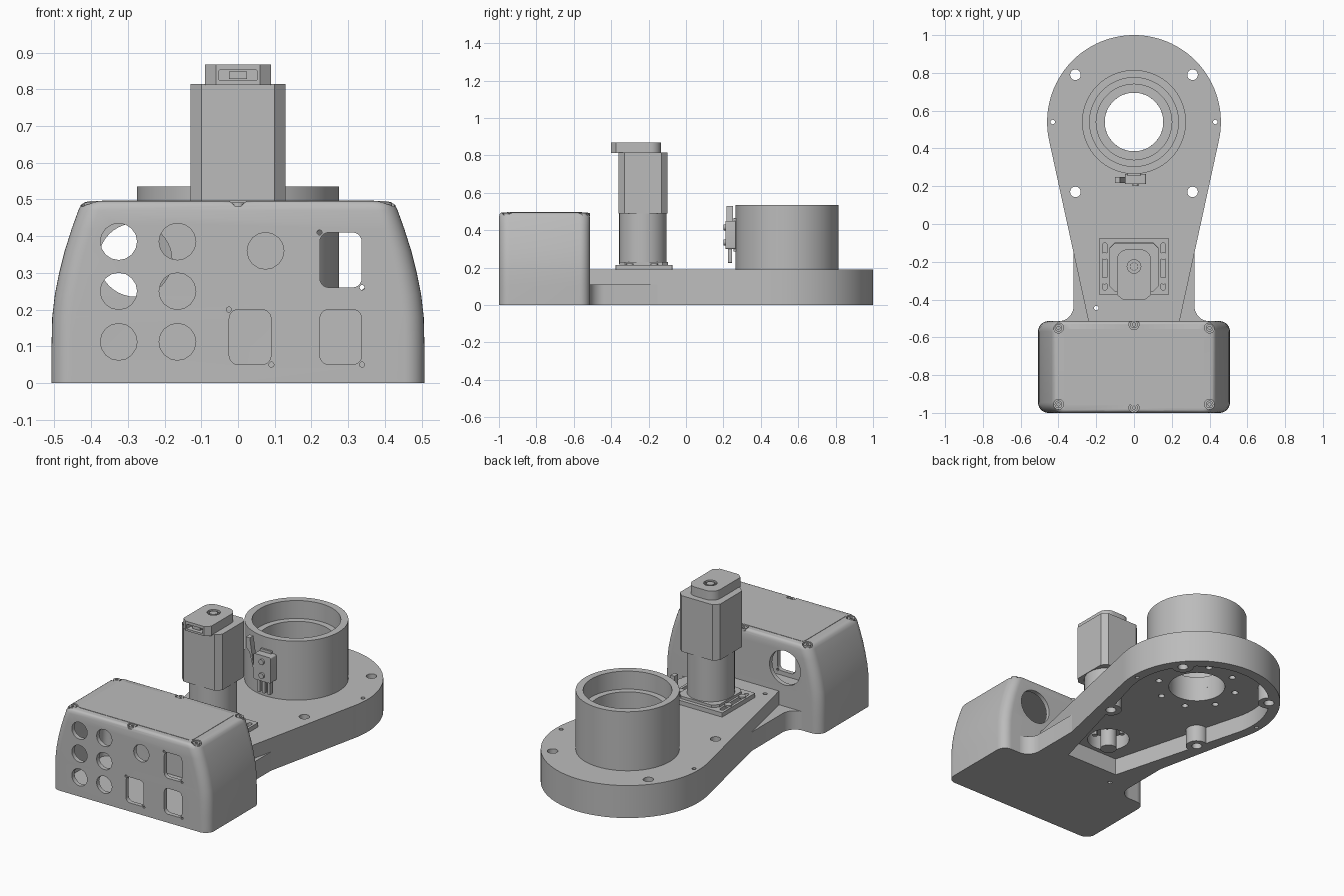
import bpy, bmesh, math
from mathutils import Matrix

if "Cube" in bpy.data.objects:
    bpy.data.objects.remove(bpy.data.objects["Cube"], do_unlink=True)

grey = bpy.data.materials.new("grey")
grey.use_nodes = True
grey.diffuse_color = (0.5, 0.5, 0.5, 1)
grey.node_tree.nodes["Principled BSDF"].inputs["Base Color"].default_value = (0.5, 0.5, 0.5, 1)


def loft(name, rings, upright=False):
    """Closed solid through matching rings of points."""
    bm = bmesh.new()
    loops = [[bm.verts.new(p) for p in ring] for ring in rings]
    n = len(loops[0])
    for a, b in zip(loops, loops[1:]):
        for i in range(n):
            j = (i + 1) % n
            bm.faces.new((a[i], a[j], b[j], b[i]))
    bm.faces.new(loops[0][::-1])
    bm.faces.new(loops[-1])
    if upright:
        bm.transform(Matrix.Rotation(math.pi / 2, 4, 'X'))
    bmesh.ops.recalc_face_normals(bm, faces=bm.faces)
    return finish(name, bm)


def finish(name, bm):
    mesh = bpy.data.meshes.new(name)
    bm.to_mesh(mesh)
    bm.free()
    mesh.materials.append(grey)
    ob = bpy.data.objects.new(name, mesh)
    bpy.context.collection.objects.link(ob)
    return ob


def prism(name, pts, z0, z1, upright=False):
    return loft(name, [[(x, y, z) for x, y in pts] for z in (z0, z1)], upright)


def arc(cx, cy, r, a0, a1, n):
    return [(cx + r * math.cos(math.radians(a0 + (a1 - a0) * i / n)),
             cy + r * math.sin(math.radians(a0 + (a1 - a0) * i / n))) for i in range(n + 1)]


def circle(cx, cy, r, n=32):
    return arc(cx, cy, r, 0, 360, n)[:-1]


def rrect(cx, cy, hx, hy, r, n=5):
    pts = []
    for k, (sx, sy) in enumerate([(1, 1), (-1, 1), (-1, -1), (1, -1)]):
        pts += arc(cx + sx * (hx - r), cy + sy * (hy - r), r, 90 * k, 90 * k + 90, n)
    return pts


def lathe(name, cx, cy, profile, n=64):
    """Closed radius/height profile spun about a vertical axis."""
    bm = bmesh.new()
    cols = [[bm.verts.new((cx + r * math.cos(2 * math.pi * i / n),
                           cy + r * math.sin(2 * math.pi * i / n), z)) for r, z in profile]
            for i in range(n)]
    m = len(profile)
    for i in range(n):
        a, b = cols[i], cols[(i + 1) % n]
        for k in range(m):
            q = (k + 1) % m
            bm.faces.new((a[k], b[k], b[q], a[q]))
    bmesh.ops.recalc_face_normals(bm, faces=bm.faces)
    return finish(name, bm)


def cut(ob, *cutters):
    for c in cutters:
        c.hide_render = True
        mod = ob.modifiers.new("cut", 'BOOLEAN')
        mod.operation = 'DIFFERENCE'
        mod.solver = 'EXACT'
        mod.object = c
        bpy.context.view_layer.objects.active = ob
        bpy.ops.object.modifier_apply(modifier=mod.name)
        bpy.data.objects.remove(c, do_unlink=True)


def hole(x, y, r, z0, z1, upright=False, n=24):
    return prism("cutter", circle(x, y, r, n), z0, z1, upright)


def teardrop(r, px, py):
    """Round end joined by tangents to a narrow straight end."""
    dx, dy = px, py - 0.54
    a = math.degrees(math.atan2(dy, dx) + math.acos(r / math.hypot(dx, dy)))
    return arc(0, 0.54, r, a, 180 - a, 64) + [(-px, py), (px, py)]


# Base arm with a pocket underneath
arm = prism("base_arm", teardrop(0.46, 0.24, -0.52), 0, 0.19)
cut(arm, prism("cutter", teardrop(0.40, 0.17, -0.36), -0.1, 0.1),
    hole(0, 0.54, 0.155, -0.1, 0.3, n=64), hole(0, -0.22, 0.115, -0.1, 0.3, n=48))
screws = [(sx * 0.31, y) for sx in (-1, 1) for y in (0.17, 0.79)]
for x, y in screws:
    cut(arm, hole(x, y, 0.028, -0.1, 0.3))
for x, y in [(-0.43, 0.54), (0.43, 0.54), (-0.2, -0.445)]:
    cut(arm, hole(x, y, 0.012, -0.1, 0.3, n=12))
for k in range(8):
    a = math.pi * (k + 0.5) / 4
    cut(arm, hole(0.22 * math.cos(a), 0.54 + 0.22 * math.sin(a), 0.018, 0.05, 0.16, n=16))
for i, (x, y) in enumerate(screws):
    lathe(f"screw_boss_{i + 1}", x, y, [(0.028, 0), (0.06, 0), (0.06, 0.105), (0.028, 0.105)], 24)

# Low gussets joining the arm to the housing
for s, side in ((1, "left"), (-1, "right")):
    pts = [(0.235, -0.52), (0.40, -0.52)] + arc(0.40, -0.435, 0.08, 270, 180, 8) + [(0.32, -0.13)]
    prism(f"gusset_{side}", [(s * x, y) for x, y in pts], 0, 0.11)

# Stepped collar ring
lathe("collar_ring", 0, 0.54, [(0.155, 0.18), (0.275, 0.18), (0.275, 0.535), (0.235, 0.535),
                               (0.235, 0.43), (0.2, 0.43), (0.2, 0.25), (0.155, 0.25)], 96)

# Housing with curved sides, hollow inside
sides = [(0, 0.508), (0.1, 0.508), (0.18, 0.506), (0.24, 0.499), (0.3, 0.487), (0.36, 0.472),
         (0.42, 0.453), (0.47, 0.435)]


def shell(name, inset, z0, tops):
    prof = [(max(z, z0), w) for z, w in sides] + tops
    return loft(name, [[(x, y, z) for x, y in
                        rrect(0, -0.757, w - inset, 0.243 - inset - (0.47 < z) * (0.435 - w) / 2, 0.055, 8)]
                       for z, w in prof])


housing = shell("housing", 0, 0, [(0.485, 0.428), (0.492, 0.418), (0.495, 0.405)])
cavity = loft("cutter", [[(x, y, z) for x, y in rrect(0, -0.757, w - 0.025, 0.218, 0.035, 8)]
                         for z, w in [(0.025, 0.508)] + sides[1:]])
cut(housing, cavity)

# Front panel openings
for x in (-0.325, -0.165):
    for z in (0.385, 0.25, 0.112):
        cut(housing, hole(x, z, 0.05, 0.9, 1.1, True, 16))
cut(housing, hole(0.075, 0.36, 0.05, 0.9, 1.1, True, 16))
for x, z, s in ((0.28, 0.335, 1), (0.033, 0.125, 1), (0.28, 0.125, 1)):
    cut(housing, prism("cutter", rrect(x, z, 0.057, 0.075, 0.025), 0.9, 1.1, True))
    for t in (-1, 1):
        cut(housing, hole(x + t * 0.058, z - t * 0.075, 0.007, 0.9, 1.1, True, 10))

# Rear cable openings
for x in (-0.28, 0.28):
    cut(housing, hole(x, 0.335, 0.1, 0.45, 0.6, True, 40))

# Lid screws in recesses
lid = [(sx * 0.4, y) for sx in (-1, 1) for y in (-0.55, -0.955)] + [(0, -0.532), (0, -0.972)]
for i, (x, y) in enumerate(lid):
    cut(housing, hole(x, y, 0.027, 0.48, 0.52))
    lathe(f"lid_screw_{i + 1}", x, y, [(0.008, 0.475), (0.02, 0.475), (0.02, 0.492), (0.008, 0.492)], 20)
prism("lid_panel", rrect(0, -0.757, 0.37, 0.2, 0.02), 0.49, 0.497)

# Motor mounting plate with adjustment slots
plate = prism("motor_plate", rrect(0, -0.225, 0.183, 0.152, 0.004), 0.185, 0.215)
cut(plate, *[prism("cutter", rrect(s * 0.155, -0.225, 0.013, 0.125, 0.0125), 0.1, 0.3) for s in (-1, 1)])
prism("motor_flange", rrect(0, -0.225, 0.13, 0.13, 0.03, 1), 0.21, 0.23)
for i, (x, y) in enumerate((a, b) for a in (-0.155, 0.155) for b in (-0.3, -0.17)):
    prism(f"plate_screw_{i + 1}", circle(x, y, 0.02, 16), 0.212, 0.222)

# Gearbox, motor body, drive hub underneath
prism("gearbox", circle(0, -0.23, 0.127, 64), 0.22, 0.49)
prism("motor_body", rrect(0, -0.23, 0.13, 0.13, 0.03, 1), 0.488, 0.815)
prism("drive_hub", circle(0, -0.22, 0.045, 24), 0.04, 0.2)
for k in range(4):
    a = math.pi * (k + 0.5) / 2
    prism(f"hub_bolt_{k + 1}", circle(0.075 * math.cos(a), -0.22 + 0.075 * math.sin(a), 0.015, 12), 0.13, 0.2)

# Motor end cap with connector socket
outline = [(-0.06, -0.4), (0.06, -0.4), (0.09, -0.375)] + arc(0.035, -0.19, 0.055, 0, 90, 8) \
    + arc(-0.035, -0.19, 0.055, 90, 180, 8) + [(-0.09, -0.375)]
cap = prism("motor_cap", outline, 0.812, 0.868)
cut(cap, prism("cutter", rrect(0, 0.838, 0.052, 0.014, 0.003), 0.36, 0.45, True),
    hole(0, -0.225, 0.036, 0.855, 0.9))
prism("connector_plug", rrect(0, 0.838, 0.025, 0.01, 0.002), 0.35, 0.385, True)
prism("encoder_hub", circle(0, -0.225, 0.022, 16), 0.85, 0.866)
for i in range(4):
    a = math.pi * i / 4
    c, s = 0.033 * math.cos(a), 0.033 * math.sin(a)
    w = (-s * 0.1, c * 0.1)
    prism(f"encoder_spoke_{i + 1}", [(c + w[0], -0.225 + s + w[1]), (-c + w[0], -0.225 - s + w[1]),
                                     (-c - w[0], -0.225 - s - w[1]), (c - w[0], -0.225 + s - w[1])], 0.85, 0.862)

# Limit switch on the front of the ring
prism("switch_body", rrect(0.008, 0.375, 0.055, 0.075, 0.008), -0.265, -0.212, True)
prism("switch_mount", rrect(0.0, 0.375, 0.035, 0.09, 0.004), -0.28, -0.255, True)
prism("switch_lever", [(-0.05, 0.32), (-0.044, 0.32), (-0.075, 0.53), (-0.1, 0.53), (-0.1, 0.47),
                       (-0.06, 0.43)], -0.25, -0.216, True)
for i, z in enumerate((0.335, 0.415)):
    prism(f"switch_screw_{i + 1}", circle(0.008, z, 0.016, 16), -0.22, -0.2, True)
for i, x in enumerate((-0.025, 0.008, 0.042)):
    prism(f"switch_pin_{i + 1}", rrect(x, 0.265, 0.009, 0.04, 0.003), -0.245, -0.225, True)

# Smooth curved surfaces, crisp edges
bpy.ops.object.select_all(action='DESELECT')
for ob in bpy.context.scene.objects:
    if ob.type == 'MESH':
        ob.select_set(True)
        bpy.context.view_layer.objects.active = ob
bpy.ops.object.shade_smooth_by_angle(angle=math.radians(30))
